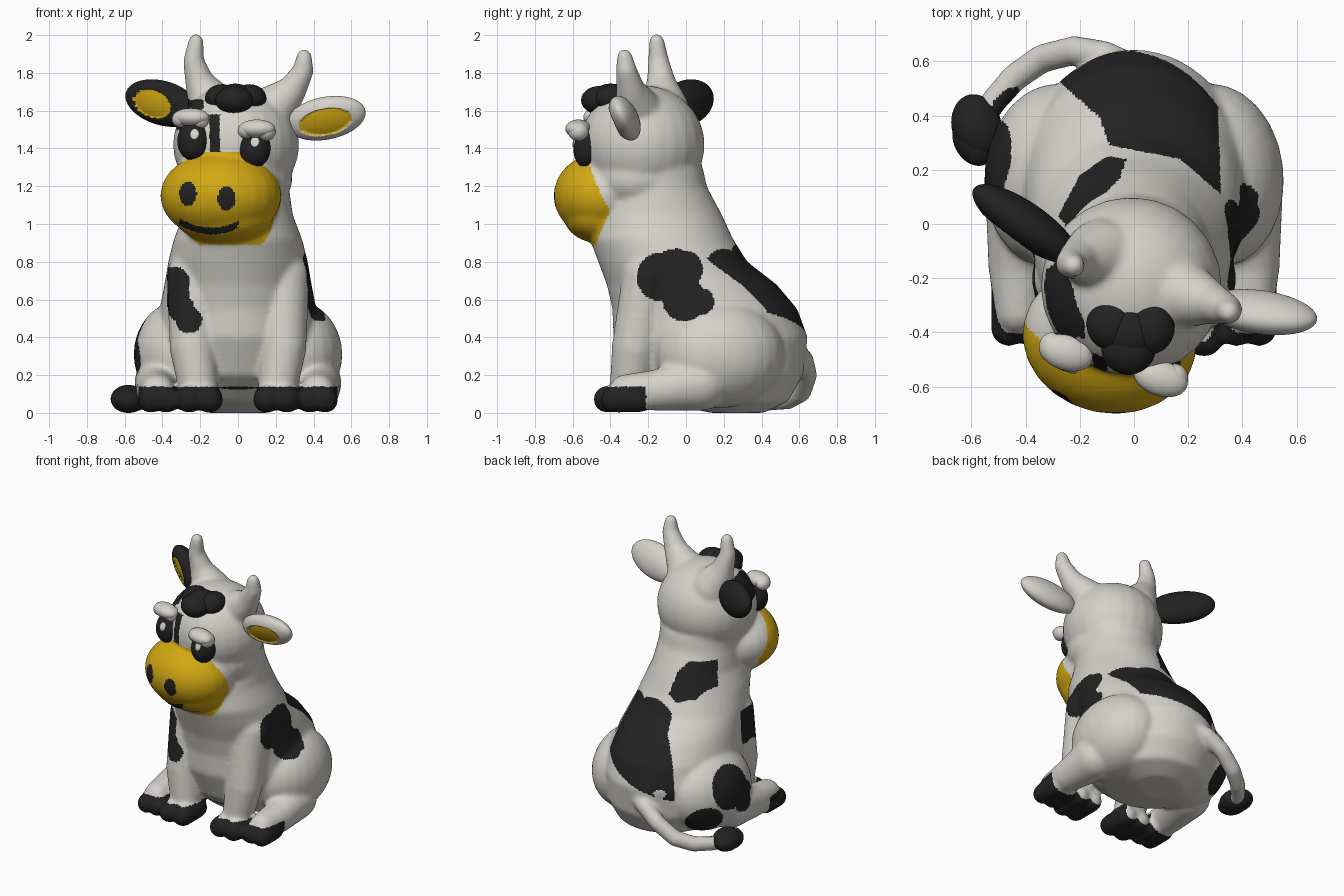
import bpy, bmesh, math
from mathutils import Vector, Matrix, Euler

cube = bpy.data.objects.get("Cube")
if cube:
    bpy.data.objects.remove(cube, do_unlink=True)


def material(name, rgb):
    m = bpy.data.materials.new(name)
    m.use_nodes = True
    m.diffuse_color = (*rgb, 1)
    bsdf = m.node_tree.nodes["Principled BSDF"]
    bsdf.inputs["Base Color"].default_value = (*rgb, 1)
    bsdf.inputs["Roughness"].default_value = 0.7
    return m


MATS = [material("warm_white", (0.66, 0.64, 0.59)),
        material("soft_black", (0.016, 0.016, 0.016)),
        material("golden_yellow", (0.64, 0.39, 0.006))]
WHITE, BLACK, YELLOW = range(3)


def finish(name, mesh, rule):
    """Link a mesh and colour every face by a rule on its centre."""
    ob = bpy.data.objects.new(name, mesh)
    bpy.context.collection.objects.link(ob)
    for m in MATS:
        mesh.materials.append(m)
    for p in mesh.polygons:
        p.material_index = rule(p.center)
        p.use_smooth = True
    return ob


def ball(bm, c, r, rot=(0, 0, 0), seg=24):
    mat = (Matrix.Translation(c) @ Euler(rot).to_matrix().to_4x4()
           @ Matrix.Diagonal((*r, 1)))
    bmesh.ops.create_uvsphere(bm, u_segments=seg, v_segments=seg * 2 // 3, radius=1, matrix=mat)


def chain(bm, pts, steps=7):
    """Tapered limb: overlapping balls along (x, y, z, radius) points."""
    for a, b in zip(pts, pts[1:]):
        for i in range(steps + 1):
            v = Vector(a).lerp(Vector(b), i / steps)
            ball(bm, v[:3], (v[3],) * 3, seg=18)


def loft(bm, rings, seg=40):
    """Closed stack of horizontal ellipses (z, centre y, rx, ry)."""
    loops = []
    for z, cy, rx, ry in rings:
        ang = [math.tau * i / seg for i in range(seg)]
        loops.append([bm.verts.new((rx * math.cos(a), cy + ry * math.sin(a), z)) for a in ang])
    for lo, hi in zip(loops, loops[1:]):
        for i in range(seg):
            j = (i + 1) % seg
            bm.faces.new((lo[i], lo[j], hi[j], hi[i]))
    bm.faces.new(loops[0][::-1])
    bm.faces.new(loops[-1])


# ---------- hide: torso, head, muzzle, limbs, horns and tail fused ----------
bm = bmesh.new()
loft(bm, [(0, .27, .16, .14), (.06, .2, .34, .34), (.2, .16, .42, .46), (.4, .13, .43, .515),
          (.55, .1, .415, .49), (.68, .03, .39, .45), (.8, -.07, .37, .395),
          (.92, -.13, .34, .38), (1.05, -.15, .29, .34), (1.2, -.16, .27, .27), (1.3, -.18, .27, .27)])
ball(bm, (-.01, -.23, 1.42), (.335, .33, .315))
ball(bm, (0, -.25, 1.24), (.29, .28, .2))
ball(bm, (-.09, -.425, 1.15), (.325, .275, .235), (0, 0, -.2))
ball(bm, (-.075, -.445, 1.04), (.265, .2, .145), (0, 0, -.2))
for s in (-1, 1):
    ball(bm, (s * .3, .18, .31), (.253, .34, .285), (0, 0, s * .1))
    chain(bm, [(s * .24, -.2, .72, .14), (s * .24, -.27, .35, .125), (s * .21, -.3, .13, .105)])
    chain(bm, [(s * .4, .08, .16, .15), (s * .43, -.15, .12, .11), (s * .425, -.32, .115, .09)])
    # cloven toes
    for k in (-1, 1):
        chain(bm, [(s * .205 + k * .054, -.26, .072, .072), (s * .205 + k * .054, -.42, .072, .072)])
        chain(bm, [(s * .42 + k * .042, -.25, .068, .068), (s * .42 + k * .042, -.385, .068, .068)])
chain(bm, [(-.12, -.12, 1.6, .14), (-.2, -.13, 1.74, .08), (-.235, -.145, 1.86, .057), (-.222, -.155, 1.965, .043)])
chain(bm, [(.15, -.25, 1.58, .14), (.28, -.29, 1.7, .08), (.345, -.315, 1.81, .057), (.35, -.325, 1.885, .043)])
chain(bm, [(0, .56, .33, .065), (-.11, .62, .28, .058), (-.22, .64, .2, .056), (-.34, .61, .11, .055),
           (-.44, .54, .07, .053), (-.52, .45, .06, .05), (-.57, .37, .06, .05)])

raw = bpy.data.meshes.new("hide_source")
bm.to_mesh(raw)
bm.free()
source = bpy.data.objects.new("hide_source", raw)
bpy.context.collection.objects.link(source)
remesh = source.modifiers.new("fuse", "REMESH")
remesh.mode, remesh.voxel_size = "VOXEL", 0.0105
smooth = source.modifiers.new("soften", "SMOOTH")
smooth.factor, smooth.iterations = 0.5, 26
graph = bpy.context.evaluated_depsgraph_get()
hide_mesh = bpy.data.meshes.new_from_object(source.evaluated_get(graph))
bpy.data.objects.remove(source, do_unlink=True)
hide_mesh.materials.clear()

# Patch outlines seen from above
BACK_PATCH = [(-.28, .53), (0, .7), (.17, .62), (.31, .44), (.32, .11), (.17, .24), (-.09, .29), (-.125, .39)]
NECK_PATCH = [(-.28, .03), (-.2, .18), (-.1, .25), (-.03, .24), (-.05, .17), (-.14, .08), (-.24, -.02)]
BROW_PATCH = [(-.37, -.2), (-.2, -.08), (-.18, -.42), (-.36, -.42)]
# Patch circles seen from the side (y, z, r) and the front (x, z, r)
FLANK_SPOTS = [(-.13, .72, .13), (-.06, .76, .11), (-.01, .76, .1), (-.01, .6, .115), (.08, .59, .07)]
CHEST_SPOTS = [(-.34, .69, .085), (-.33, .62, .075), (-.3, .55, .07), (-.26, .49, .07)]
HAUNCH_SPOTS = [((-.54, .23, .39), .16), ((-.55, .1, .28), .11), ((-.42, .39, .17), .13)]


def inside(poly, x, y):
    hit = False
    for (ax, ay), (bx, by) in zip(poly, poly[1:] + poly[:1]):
        if (ay > y) != (by > y) and x < ax + (y - ay) * (bx - ax) / (by - ay):
            hit = not hit
    return hit


def near(spots, u, v):
    return any(math.hypot(u - a, v - b) < r for a, b, r in spots)


def hide_rule(p):
    x, y, z = p
    # hooves
    if z < .138 and y < -.21:
        return BLACK
    # muzzle with nostrils and smile
    if .89 < z < 1.385 and y < -.4 - .16 * (x - .2) - .5 * abs(z - 1.07):
        if y < -.5:
            if any(math.hypot((x - a) / .046, (z - b) / .064) < 1 for a, b in ((-.265, 1.16), (-.06, 1.135))):
                return BLACK
            if -.31 < x < 0 and abs(z - .963 - 1.7 * (x + .14) ** 2) < .018:
                return BLACK
        return YELLOW
    if .42 + .35 * x < z < .95 and inside(BACK_PATCH, x, y):
        return BLACK
    if .75 < z < 1.15 and inside(NECK_PATCH, x, y):
        return BLACK
    if 1.5 < z < 1.66 and inside(BROW_PATCH, x, y):
        return BLACK
    # streak beside the right eye
    if 1.38 < z < 1.58 and -.15 < x < -.095 and y < -.4:
        return BLACK
    if x > .25 and near(FLANK_SPOTS, y, z):
        return BLACK
    if y < -.1 and near(CHEST_SPOTS, x, z):
        return BLACK
    if x < -.3 and any((p - Vector(c)).length < r for c, r in HAUNCH_SPOTS):
        return BLACK
    return WHITE


finish("hide", hide_mesh, hide_rule)


def blob(name, parts, colour):
    """Object made of ellipsoids given as (centre, radii, rotation)."""
    b = bmesh.new()
    for c, r, rot in parts:
        ball(b, c, r, rot, 40)
    me = bpy.data.meshes.new(name)
    b.to_mesh(me)
    b.free()
    return finish(name, me, lambda p: colour)


# ---------- ears with a dished golden inside ----------
def ear(name, centre, size, rot, colour, dish_x, dish_w):
    a, t, h = size
    b = bmesh.new()
    ball(b, (0, 0, 0), size, seg=96)

    def dished(v):
        return v.y < 0 and ((v.x - dish_x) / dish_w) ** 2 + (v.z / (h * .62)) ** 2 < 1
    for v in b.verts:
        if dished(v.co):
            v.co.y *= .75
    me = bpy.data.meshes.new(name)
    b.to_mesh(me)
    b.free()
    ob = finish(name, me, lambda p: YELLOW if dished(p) else colour)
    ob.location, ob.rotation_euler = centre, rot


ear("right_ear", (-.4, 0, 1.64), (.235, .078, .12), (.15, .2, -.6), BLACK, -.025, .125)
ear("left_ear", (.465, -.325, 1.56), (.215, .072, .118), (.4, -.2, -.15), WHITE, 0, .14)

# ---------- forelock and tail tuft ----------
blob("forelock", [((-.085, -.37, 1.665), (.09, .095, .075), (0, 0, 0)),
                  ((.06, -.38, 1.665), (.09, .1, .075), (0, 0, 0)),
                  ((-.015, -.4, 1.668), (.1, .1, .075), (0, 0, 0)),
                  ((-.02, -.46, 1.655), (.1, .095, .075), (0, 0, 0))], BLACK)
blob("tail_tuft", [((-.58, .36, .074), (.092, .12, .074), (0, 0, .25)),
                   ((-.59, .31, .066), (.075, .1, .064), (0, 0, .45))], BLACK)

# ---------- eyes with a glint and heavy drooping lids ----------
for side, eye, lid in (("left", (.085, -.515, 1.4), (.1, -.57, 1.505)),
                       ("right", (-.235, -.465, 1.44), (-.25, -.475, 1.565))):
    e, l = Vector(eye), Vector(lid)
    blob(side + "_eye", [(e, (.087, .08, .105), (-.15, 0, -.2))], BLACK)
    blob(side + "_eye_glint", [(e + Vector((.005, -.073, .035)), (.024, .009, .03), (-.35, 0, -.2))], WHITE)
    blob(side + "_eyelid", [(l, (.1, .065, .048), (0, 0, -.3)),
                            (l + Vector((.05, 0, -.015)), (.05, .055, .05), (0, 0, 0)),
                            (l + Vector((-.055, .02, -.01)), (.045, .055, .045), (0, 0, 0))], WHITE)
